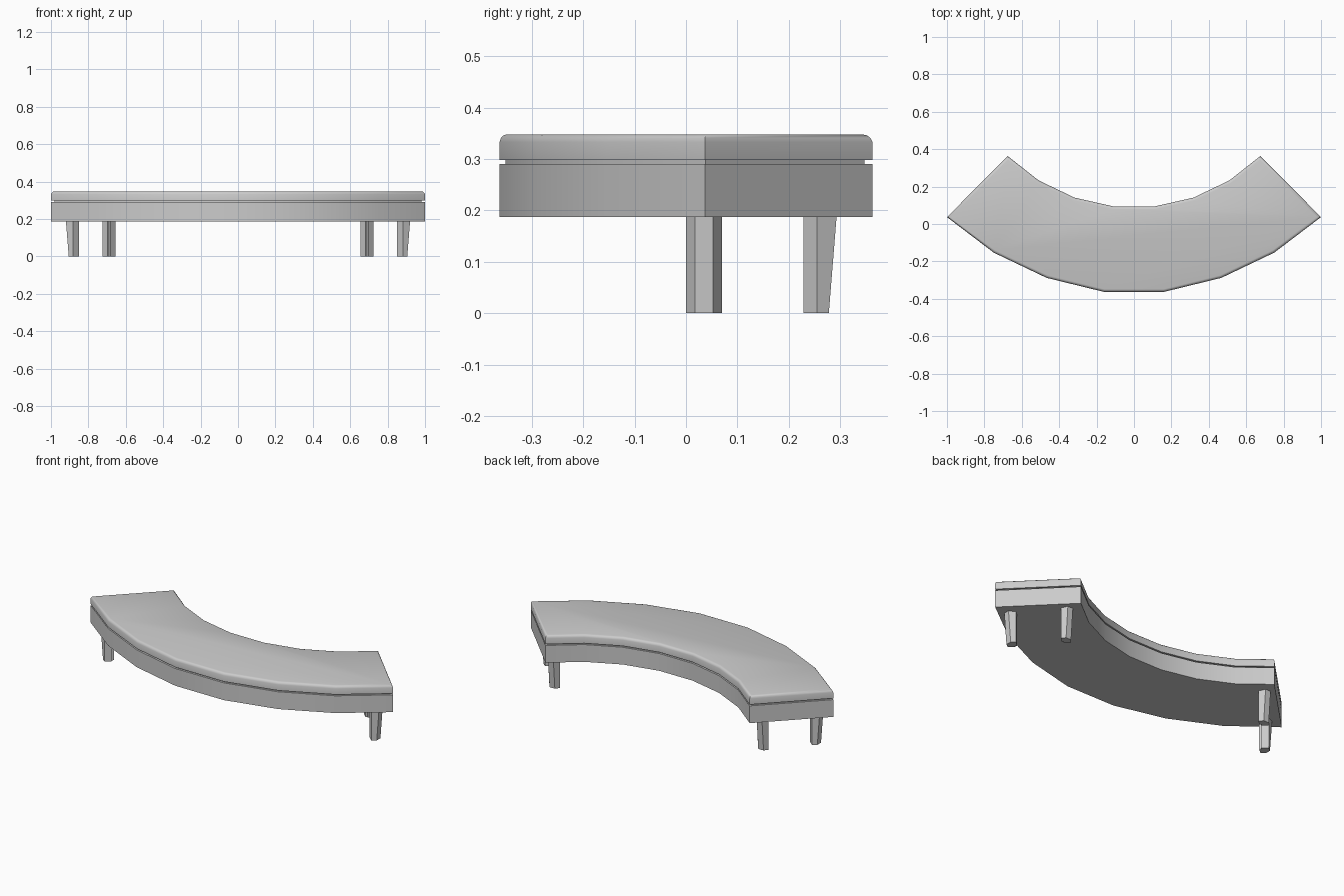
import bpy, bmesh, math
from mathutils import Vector

if "Cube" in bpy.data.objects:
    bpy.data.objects.remove(bpy.data.objects["Cube"])

# Plan outline of the curved bench (right half), mirrored to a closed loop
OUTER = [(0.16, -0.363), (0.467, -0.288), (0.75, -0.153), (1.0, 0.037)]
INNER = [(0.675, 0.363), (0.51, 0.233), (0.318, 0.141), (0.11, 0.094)]
half = OUTER + INNER
outline = [Vector(p) for p in half + [(-x, y) for x, y in reversed(half)]]


def inset(loop, d):
    """Offset a counter-clockwise loop inwards with mitred corners."""
    out = []
    n = len(loop)
    for i, p in enumerate(loop):
        a = (p - loop[i - 1]).normalized()
        b = (loop[(i + 1) % n] - p).normalized()
        na, nb = Vector((-a.y, a.x)), Vector((-b.y, b.x))
        out.append(p + (na + nb) * d / (1 + na.dot(nb)))
    return out


def loft(name, rings):
    """Skin a stack of (loop, z) rings and cap both ends."""
    bm = bmesh.new()
    rows = [[bm.verts.new((p[0], p[1], z)) for p in loop] for loop, z in rings]
    for lo, hi in zip(rows, rows[1:]):
        n = len(lo)
        for i in range(n):
            j = (i + 1) % n
            bm.faces.new((lo[i], lo[j], hi[j], hi[i]))
    bm.faces.new(rows[0][::-1])
    bm.faces.new(rows[-1])
    bmesh.ops.recalc_face_normals(bm, faces=bm.faces)
    me = bpy.data.meshes.new(name)
    bm.to_mesh(me)
    bm.free()
    me.shade_smooth()
    me.set_sharp_from_angle(angle=math.radians(32))
    ob = bpy.data.objects.new(name, me)
    bpy.context.collection.objects.link(ob)
    return ob


def slab(name, profile):
    return loft(name, [(inset(outline, d), z) for d, z in profile])


# Seat: base frame, recessed seam, cushion with rounded top edge
slab("seat_base", [(0, 0.187), (0, 0.29)])
slab("seam", [(0.012, 0.288), (0.012, 0.30)])
slab("cushion", [(0, 0.298), (0, 0.333), (0.003, 0.341), (0.008, 0.346), (0.015, 0.348)])


def leg(name, x, y, angle, depth):
    """Chevron leg: chamfered apex points along angle and tapers to the floor."""
    c, s = math.cos(angle), math.sin(angle)

    def section(tip):
        back = -depth
        pts = [(tip, -0.0175), (tip, 0.0175), (-0.023, 0.035), (back, 0.008),
               (back + 0.008, 0), (back, -0.008), (-0.023, -0.035)]
        return [(x + u * c - v * s, y + u * s + v * c) for u, v in pts]

    loft(name, [(section(0), 0), (section(0.015), 0.187)])


# Two legs at each end
for side, sx in (("left", -1), ("right", 1)):
    leg("front_leg_" + side, sx * 0.905, 0.035, 0 if sx > 0 else math.pi, 0.054)
    leg("back_leg_" + side, sx * 0.69, 0.278, math.pi / 2, 0.049)
